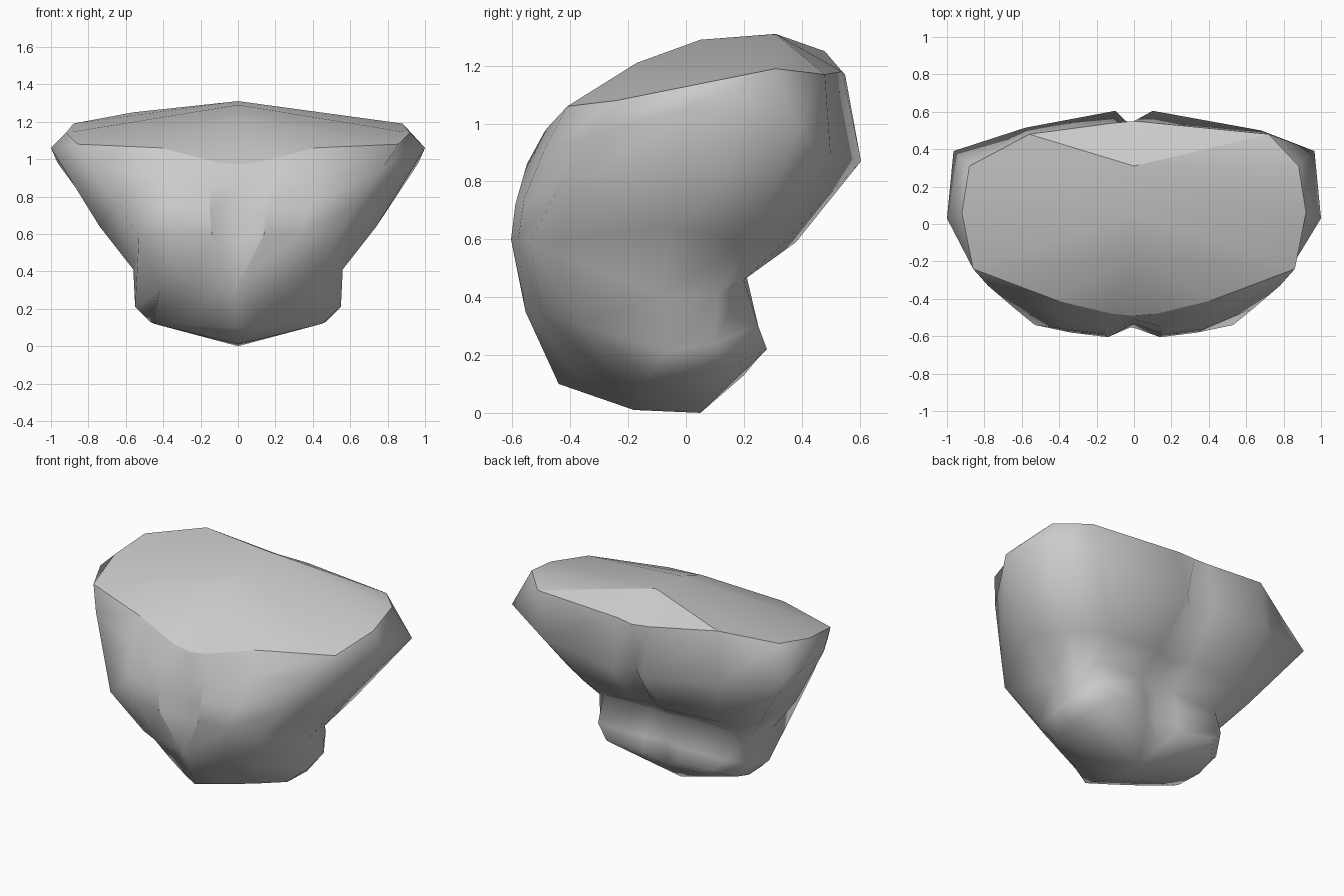
import bpy, bmesh

if "Cube" in bpy.data.objects:
    bpy.data.objects.remove(bpy.data.objects["Cube"])

# Centre line of the front and back grooves, waist to shoulders (y, z)
front = [(-.44, .10), (-.555, .35), (-.535, .55), (-.53, .68), (-.51, .86), (-.49, .97)]
back = [(.20, .13), (.19, .28), (.20, .46), (.33, .58), (.51, .87), (.55, 1.17)]

# Half cross-sections, running from beside the front groove round to the back
rings = [
    [(.14, -.36, .107), (.30, -.26, .115), (.45, -.14, .12), (.47, .03, .13),
     (.46, .15, .16), (.37, .28, .22), (.12, .25, .19)],
    [(.02, -.553, .355), (.25, -.50, .35), (.42, -.36, .30), (.55, -.06, .21),
     (.54, .10, .24), (.45, .25, .30), (.12, .25, .30)],
    [(.14, -.605, .60), (.34, -.58, .60), (.53, -.54, .59), (.56, -.08, .41),
     (.54, .11, .41), (.45, .20, .46), (.12, .21, .47)],
    [(.15, -.59, .72), (.38, -.56, .74), (.64, -.45, .76), (.74, -.06, .64),
     (.68, .22, .59), (.48, .34, .59), (.12, .38, .59)],
    [(.15, -.55, .86), (.42, -.49, .91), (.78, -.33, .96), (1.0, .03, 1.06),
     (.965, .39, .98), (.68, .50, .89), (.10, .605, .87)],
    [(.12, -.48, .985), (.41, -.41, 1.06), (.86, -.24, 1.08), (.92, .06, 1.14),
     (.88, .31, 1.19), (.72, .48, 1.17), (.11, .54, 1.18)],
]

# Ridges closing the top and the underside
top_ridge = [(0, -.17, 1.21), (0, .05, 1.29), (0, .31, 1.31)]
base_ridge = [(0, -.18, .01), (0, .05, 0)]

bm = bmesh.new()
loops = []
for f, half, b in zip(front, rings, back):
    pts = [(0, *f)] + half + [(0, *b)] + [(-x, y, z) for x, y, z in reversed(half)]
    loops.append([bm.verts.new(p) for p in pts])
n = len(loops[0])

# Left shoulder blade sits higher and closer to the spine than the right
loops[5][n - 6].co = (-.56, .48, 1.25)
loops[4][n - 6].co = (-.58, .515, .92)

# Torso walls
for a, b in zip(loops, loops[1:]):
    for i in range(n):
        j = (i + 1) % n
        bm.faces.new((a[i], a[j], b[j], b[i]))


def cap(loop, ridge, links):
    """Join a loop to a centre ridge on both sides."""
    r = [bm.verts.new(p) for p in ridge]
    for i in range(8):
        for a, b in ((i, i + 1), (-i, -i - 1)):
            vs = [loop[a], loop[b], r[links[i + 1]], r[links[i]]]
            bm.faces.new(list(dict.fromkeys(vs)))
    return r


top = cap(loops[-1], top_ridge, [0, 0, 0, 0, 1, 2, 2, 2, 2])
cap(loops[0], base_ridge, [0, 0, 0, 0, 1, 1, 1, 1, 1])
bmesh.ops.recalc_face_normals(bm, faces=bm.faces)

# Crisp rim, front groove, and flat facet behind the neck
creases = [(loops[5][i], loops[5][(i + 1) % n]) for i in range(n)]
for s in (1, -1):
    creases += [(loops[k][s], loops[k + 1][s]) for k in (1, 2, 3)]
    creases.append((top[2], loops[5][6 * s]))
for a, b in creases:
    bm.edges.get((a, b)).smooth = False

mesh = bpy.data.meshes.new("torso")
bm.to_mesh(mesh)
bm.free()
torso = bpy.data.objects.new("torso", mesh)
bpy.context.collection.objects.link(torso)

# Smooth body
bpy.context.view_layer.objects.active = torso
torso.select_set(True)
bpy.ops.object.shade_smooth_by_angle(angle=1.15, keep_sharp_edges=True)
